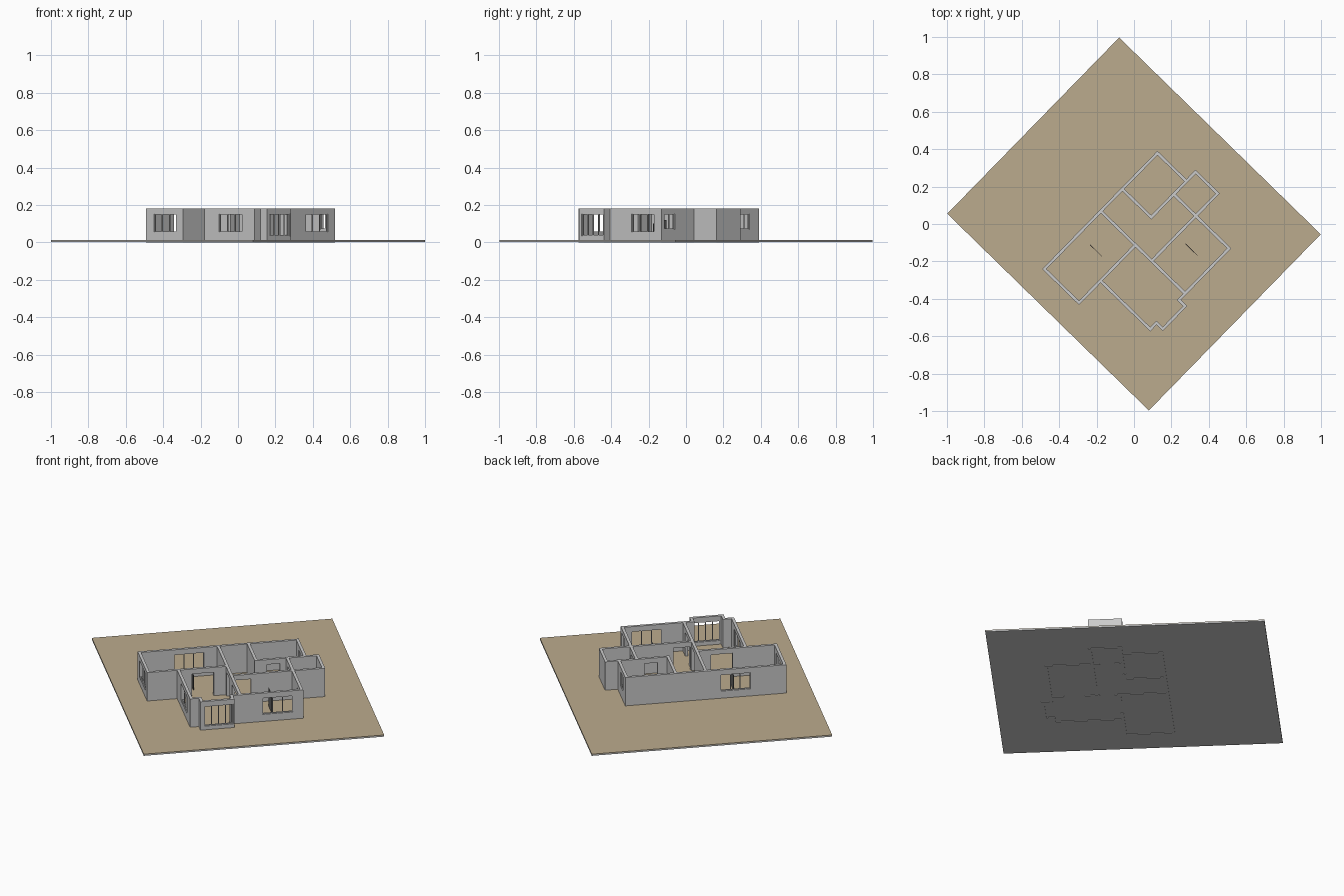
import bpy, bmesh, math
from mathutils import Matrix

if "Cube" in bpy.data.objects:
    bpy.data.objects.remove(bpy.data.objects["Cube"])

# Plan coordinates: a runs along the house, b runs towards the front right corner side.
ROT = Matrix.Rotation(math.radians(45.7), 4, 'Z')
TOP, T = 0.181, 0.016          # wall height and thickness


def material(name, rgb):
    m = bpy.data.materials.new(name)
    m.diffuse_color = (*rgb, 1)
    m.use_nodes = True
    m.node_tree.nodes["Principled BSDF"].inputs["Base Color"].default_value = m.diffuse_color
    return m


WALL = material("wall_grey", (0.60, 0.60, 0.60))
SAND = material("sand_ground", (0.50, 0.41, 0.27))
DARK = material("dark_grey", (0.12, 0.12, 0.12))


def boxes(name, mat, parts):
    """One object from boxes given as (a0, a1, b0, b1, z0, z1)."""
    bm = bmesh.new()
    for a0, a1, b0, b1, z0, z1 in parts:
        m = Matrix.Translation(((a0 + a1) / 2, -(b0 + b1) / 2, (z0 + z1) / 2))
        m = m @ Matrix.Diagonal((abs(a1 - a0), abs(b1 - b0), z1 - z0, 1))
        bmesh.ops.create_cube(bm, size=1, matrix=m)
    bm.transform(ROT)
    me = bpy.data.meshes.new(name)
    bm.to_mesh(me)
    bm.free()
    me.materials.append(mat)
    ob = bpy.data.objects.new(name, me)
    bpy.context.collection.objects.link(ob)
    return ob


def wall(name, axis, pos, start, end, openings=()):
    """Wall along an axis; openings are (start, end, bottom, top, panes)."""
    def part(s, e, z0, z1, t=T):
        p = (pos - t / 2, pos + t / 2)
        return (s, e, *p, z0, z1) if axis == 'a' else (*p, s, e, z0, z1)
    solid, frame, s = [], [], start
    for o0, o1, z0, z1, panes in openings:
        solid += [part(s, o0, 0, TOP), part(o0, o1, z1, TOP)]
        if z0 > 0.02:
            solid.append(part(o0, o1, 0, z0))
        if panes:
            f = 0.004
            frame += [part(o0, o1, z0, z0 + f, 0.006), part(o0, o1, z1 - f, z1, 0.006)]
            for i in range(panes + 1):
                c = o0 + f / 2 + (o1 - o0 - f) * i / panes
                frame.append(part(c - f / 2, c + f / 2, z0 + f, z1 - f, 0.006))
        s = o1
    solid.append(part(s, end, 0, TOP))
    boxes(name, WALL, solid)
    if frame:
        boxes(name + "_window_frame", WALL, frame)


# Ground slab with a sand-coloured top
boxes("ground_slab", WALL, [(-0.658, 0.658, -0.753, 0.753, 0.003, 0.010)])
boxes("ground_top", SAND, [(-0.658, 0.658, -0.753, 0.753, 0.010, 0.013)])

Z0, Z1, D = 0.055, 0.152, 0.152   # window sill, window head, door head
h = T / 2

# Outer walls
wall("rear_wall", 'a', -0.183 + h, -0.515, 0.367, [(-0.318, -0.155, Z0, Z1, 3)])
wall("left_room_wall", 'b', -0.515 + h, -0.183 + T, 0.092, [(-0.126, 0.040, Z0, Z1, 3)])
wall("left_room_front_wall", 'a', 0.092 - h, -0.515 + T, -0.075,
     [(-0.27, -0.15, 0, D, 0)])
wall("front_room_wall", 'b', -0.35 + h, 0.092, 0.463, [(0.20, 0.37, Z0, Z1, 3)])
wall("bay_left_return", 'a', 0.463 - h, -0.35 + T, -0.302 + T)
wall("bay_left_wall", 'b', -0.302 + h, 0.463, 0.51)
wall("bay_front_wall", 'a', 0.51 - h, -0.302 + T, -0.115, [(-0.280, -0.122, 0.035, Z1, 4)])
wall("bay_right_wall", 'b', -0.115 - h, 0.463, 0.51 - T)
wall("right_room_front_wall", 'a', 0.463 - h, -0.115 - T, 0.27, [(0.047, 0.214, Z0, Z1, 3)])
wall("right_room_wall", 'b', 0.27 - h, 0.033, 0.463 - T,
     [(0.085, 0.165, 0, D, 0), (0.362, 0.44, 0.07, Z1, 2)])
wall("porch_front_wall", 'a', 0.214 - h, 0.27, 0.437)
wall("porch_end_wall", 'b', 0.437 - h, 0.033 + T, 0.214 - T)
wall("porch_rear_wall", 'a', 0.033 + h, 0.367, 0.437)
wall("bedroom_end_wall", 'b', 0.367 - h, -0.183 + T, 0.033, [(-0.11, -0.04, 0.07, Z1, 2)])

# Inner walls
wall("long_partition", 'b', -0.075, -0.183 + T, 0.463 - T,
     [(0.11, 0.19, 0, D, 0), (0.27, 0.38, 0, D, 0)])
wall("hall_partition", 'a', 0.214 - h, -0.075 + h, 0.27 - T, [(-0.062, 0.03, 0, D, 0)])
wall("bedroom_partition", 'b', 0.09, -0.183 + T, 0.033)
wall("bedroom_side_partition", 'a', 0.033 + h, 0.09 - h, 0.367, [(0.15, 0.22, 0, D, 0)])

# Thin upright panels standing in the rooms
boxes("left_room_panel", DARK, [(-0.245, -0.242, -0.09, 0.0, 0.013, 0.10)])
boxes("right_room_panel", DARK, [(0.115, 0.118, 0.27, 0.36, 0.013, 0.12)])
